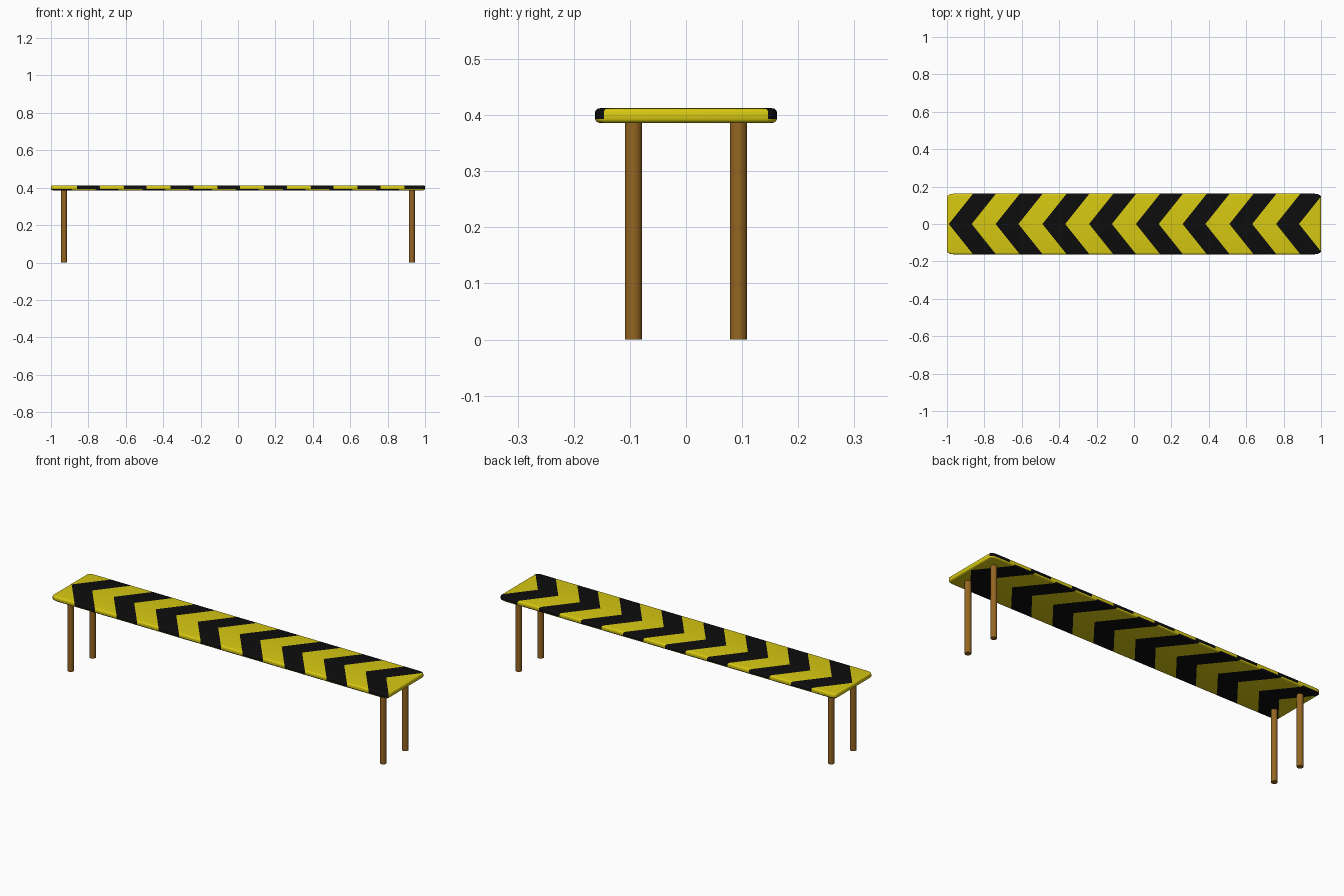
import bpy, bmesh, math
from mathutils import Vector

if "Cube" in bpy.data.objects:
    bpy.data.objects.remove(bpy.data.objects["Cube"])

def material(name, rgb):
    m = bpy.data.materials.new(name)
    m.diffuse_color = (*rgb, 1)
    m.use_nodes = True
    m.node_tree.nodes["Principled BSDF"].inputs["Base Color"].default_value = m.diffuse_color
    return m

yellow = material("yellow paint", (0.68, 0.58, 0.006))
black = material("black paint", (0.004, 0.004, 0.004))
wood = material("brown wood", (0.30, 0.13, 0.016))

HX, HY = 1.0, 0.162
PERIOD, WIDTH, SLOPE, START = 0.25, 0.122, 0.8, -0.99

def outline(inset, z):
    """Plank outline with softly rounded corners."""
    pts, rx, ry = [], 0.035, 0.018
    for q in range(4):
        sx, sy = ((1, 1), (-1, 1), (-1, -1), (1, -1))[q]
        for i in range(6):
            a = math.radians(90 * q + 18 * i)
            pts.append(((HX - rx) * sx + (rx - inset) * math.cos(a),
                        (HY - ry) * sy + (ry - inset) * math.sin(a), z))
    return pts

def finish(bm, name, mats):
    bmesh.ops.recalc_face_normals(bm, faces=bm.faces)
    me = bpy.data.meshes.new(name)
    bm.to_mesh(me)
    bm.free()
    for m in mats:
        me.materials.append(m)
    ob = bpy.data.objects.new(name, me)
    bpy.context.collection.objects.link(ob)
    bpy.context.view_layer.objects.active = ob
    ob.select_set(True)
    bpy.ops.object.shade_smooth_by_angle(angle=math.radians(40))
    ob.select_set(False)

# Seat plank with rounded edges
bm = bmesh.new()
levels = [(0.010, 0.386), (0.005, 0.3868), (0.0015, 0.3895), (0, 0.393),
          (0, 0.4055), (0.0015, 0.409), (0.005, 0.4117), (0.010, 0.4125)]
rings = [[bm.verts.new(p) for p in outline(*lv)] for lv in levels]
for a, b in zip(rings, rings[1:]):
    for i in range(len(a)):
        j = (i + 1) % len(a)
        bm.faces.new((a[i], a[j], b[j], b[i]))
bm.faces.new(rings[-1])
bm.faces.new(rings[0][::-1])

def cut(co, no, keep):
    faces = [f for f in bm.faces if keep(f.calc_center_median())]
    geom = set(faces)
    for f in faces:
        geom.update(f.edges)
        geom.update(f.verts)
    bmesh.ops.bisect_plane(bm, geom=list(geom), plane_co=co, plane_no=no, dist=1e-6)

# Chevron stripes; the underside pattern is mirrored end to end
ZSPLIT = 0.393
cut((0, 0, 0), (0, 1, 0), lambda c: True)
for side in (1, -1):
    for up in (1, -1):
        for k in range(8):
            for x in (START + k * PERIOD, START + k * PERIOD + WIDTH):
                cut((x * up, 0, 0), Vector((1, -SLOPE * side * up, 0)).normalized(),
                    lambda c: c.y * side > 0 and (c.z - ZSPLIT) * up > 0)
for f in bm.faces:
    c = f.calc_center_median()
    x = c.x if c.z > ZSPLIT else -c.x
    t = x - SLOPE * abs(c.y) - START
    f.material_index = int(t > 0 and t % PERIOD < WIDTH)
finish(bm, "seat_plank", [yellow, black])

# Round legs
for xn, x in (("left", -0.93), ("right", 0.93)):
    for yn, y in (("front", -0.0935), ("back", 0.0935)):
        bm = bmesh.new()
        bmesh.ops.create_cone(bm, cap_ends=True, segments=24, radius1=0.0155,
                              radius2=0.0155, depth=0.39)
        bmesh.ops.translate(bm, verts=bm.verts, vec=(x, y, 0.195))
        finish(bm, f"{yn}_{xn}_leg", [wood])
